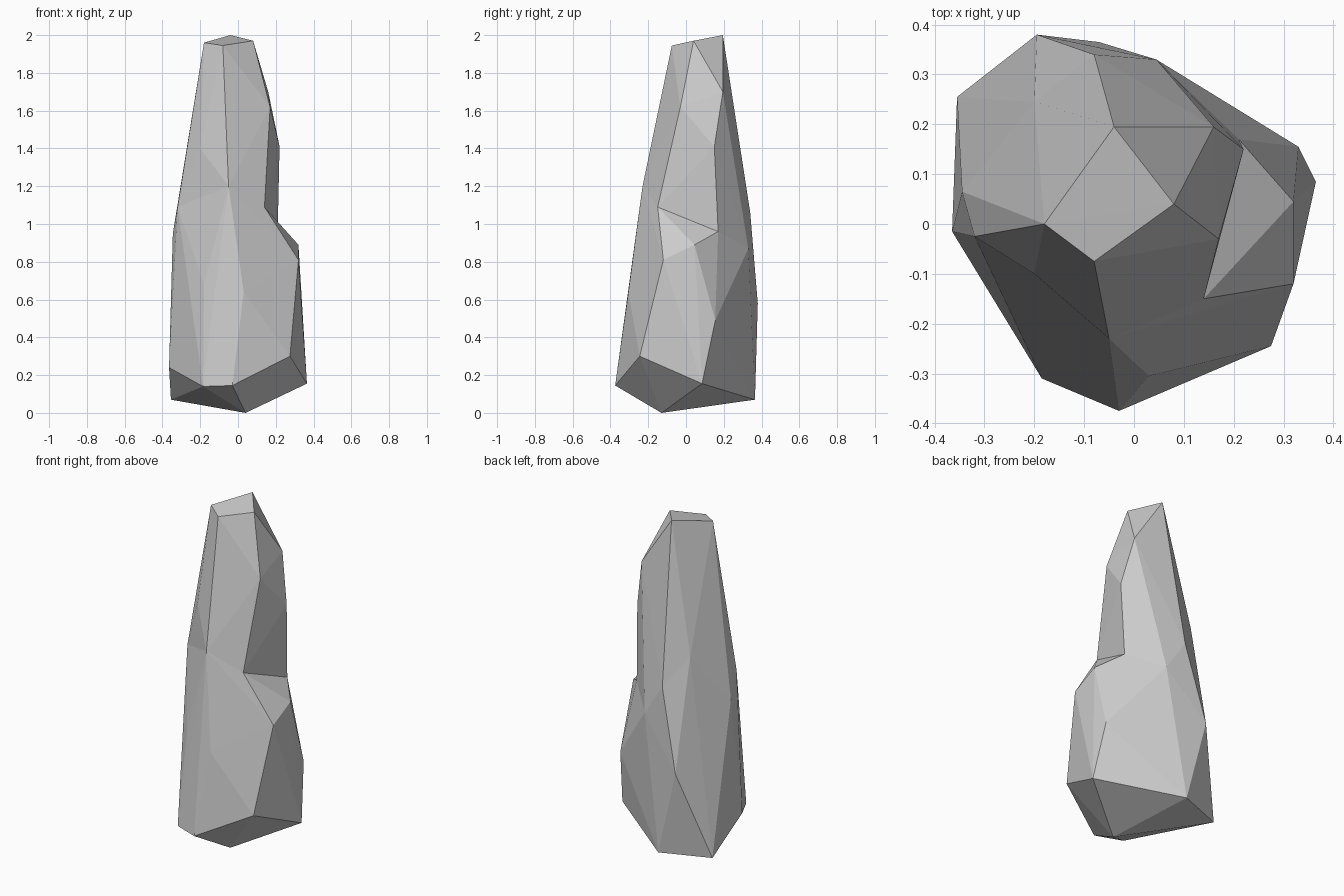
import bpy, bmesh

if "Cube" in bpy.data.objects:
    bpy.data.objects.remove(bpy.data.objects["Cube"])

# Corner points of the rock: base block, shared waist, tapering upper block
base = [(0.04, -0.13, 0), (-0.355, 0.255, 0.07), (-0.07, 0.365, 0.07),
        (0.365, 0.085, 0.155), (0.275, -0.245, 0.30), (-0.03, -0.375, 0.145),
        (-0.185, -0.31, 0.14), (-0.365, -0.015, 0.24), (0.33, 0.155, 0.49),
        (0.03, -0.305, 0.64), (-0.18, -0.23, 0.68), (-0.195, 0.38, 0.58),
        (0.32, -0.12, 0.81), (0.32, 0.045, 0.89)]
waist = [(0.14, -0.15, 1.09), (0.21, 0.17, 0.96), (0.045, 0.33, 0.87),
         (-0.08, 0.34, 1.06), (-0.2, 0.245, 1.24), (-0.345, 0.065, 0.95),
         (-0.32, -0.025, 1.09), (-0.05, -0.23, 1.2)]
peak = [(-0.2, -0.1, 1.4), (0.22, 0.15, 1.41), (0.17, -0.03, 1.62),
        (0.16, 0.195, 1.70), (-0.18, 0, 1.96), (-0.04, 0.195, 2.0),
        (0.08, 0.04, 1.97), (-0.08, -0.075, 1.945)]


def hull_block(name, points):
    """Flat-faced convex block around a set of corners."""
    bm = bmesh.new()
    for p in points:
        bm.verts.new(p)
    res = bmesh.ops.convex_hull(bm, input=bm.verts[:])
    loose = [v for v in bm.verts if not v.link_faces]
    bmesh.ops.delete(bm, geom=loose, context='VERTS')
    bmesh.ops.recalc_face_normals(bm, faces=bm.faces[:])
    mesh = bpy.data.meshes.new(name)
    bm.to_mesh(mesh)
    bm.free()
    ob = bpy.data.objects.new(name, mesh)
    bpy.context.collection.objects.link(ob)
    return ob


# Two convex blocks fused, leaving the notched ledge on the right side
rock = hull_block("standing_rock", base + waist)
upper = hull_block("upper_block", waist + peak)
mod = rock.modifiers.new("fuse", 'BOOLEAN')
mod.operation = 'UNION'
mod.solver = 'EXACT'
mod.object = upper
bpy.context.view_layer.objects.active = rock
rock.select_set(True)
bpy.ops.object.modifier_apply(modifier=mod.name)
bpy.data.objects.remove(upper)
